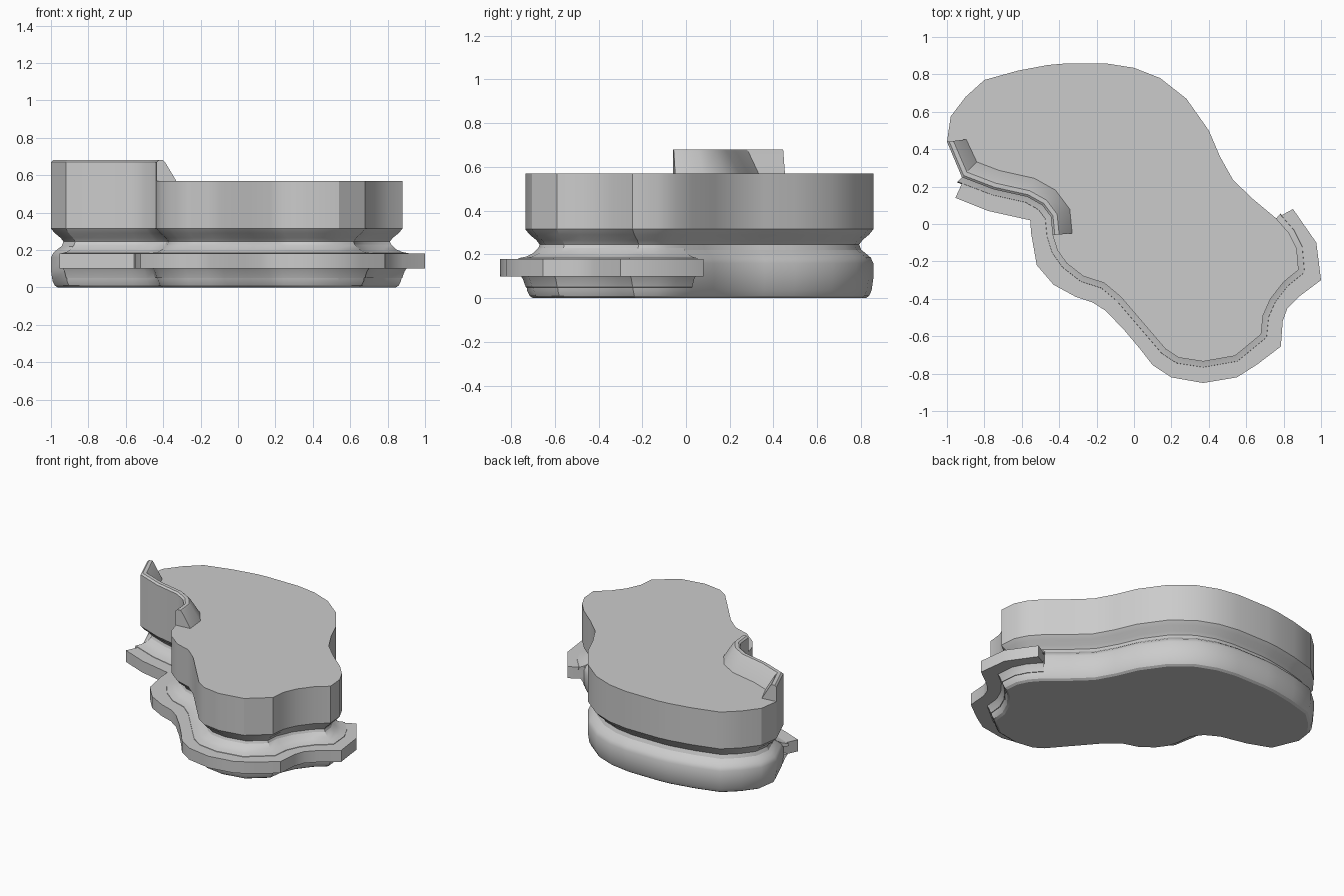
import bpy, bmesh
from mathutils import Vector

if "Cube" in bpy.data.objects:
    bpy.data.objects.remove(bpy.data.objects["Cube"])


def normals(pts, closed):
    """Mitred left-hand normals of a 2D path."""
    n, out = len(pts), []
    for i, p in enumerate(pts):
        p = Vector(p)
        a = Vector(pts[i - 1]) if closed or i > 0 else None
        b = Vector(pts[(i + 1) % n]) if closed or i < n - 1 else None
        d1 = (p - a).normalized() if a else (b - p).normalized()
        d2 = (b - p).normalized() if b else d1
        n1, n2 = Vector((-d1.y, d1.x)), Vector((-d2.y, d2.x))
        m = (n1 + n2).normalized()
        out.append(m / max(m.dot(n1), 0.75))
    return out


def loft(name, rings, ring_closed=True):
    """Bridge matching rings of 3D points and cap both ends."""
    bm = bmesh.new()
    vs = [[bm.verts.new(p) for p in r] for r in rings]
    n = len(vs[0])
    for a, b in zip(vs, vs[1:]):
        for i in range(n):
            j = (i + 1) % n
            bm.faces.new((a[i], a[j], b[j], b[i]))
    bm.faces.new(vs[0][::-1])
    bm.faces.new(vs[-1])
    bmesh.ops.recalc_face_normals(bm, faces=bm.faces)
    me = bpy.data.meshes.new(name)
    bm.to_mesh(me)
    bm.free()
    ob = bpy.data.objects.new(name, me)
    bpy.context.collection.objects.link(ob)
    bpy.ops.object.select_all(action='DESELECT')
    ob.select_set(True)
    bpy.context.view_layer.objects.active = ob
    bpy.ops.object.shade_smooth_by_angle(angle=0.5)
    return ob


# Outline shared by the body and the raised lip (counter-clockwise)
lip_path = [(-1, .44), (-.92, .25), (-.75, .185), (-.57, .145),
            (-.49, .10), (-.445, .04), (-.435, -.06)]
front = [(-.41, -.14), (-.36, -.21), (-.27, -.28), (-.16, -.315),
         (-.07, -.39), (.05, -.53), (.17, -.67), (.24, -.715), (.37, -.735),
         (.54, -.705), (.68, -.59), (.69, -.49), (.73, -.4), (.80, -.31),
         (.88, -.245), (.87, -.13), (.83, -.05), (.76, .03)]
back = [(.64, .13), (.53, .235), (.46, .36), (.4, .5), (.28, .67), (.14, .78),
        (0, .835), (-.14, .857), (-.38, .857), (-.46, .85), (-.62, .82),
        (-.8, .77), (-.9, .68), (-.98, .575)]
outline = lip_path + front + back

# Body with rounded foot and waist groove: (height, inset)
profile = [(0, .035), (.01, .02), (.035, .008), (.09, 0), (.16, 0),
           (.185, .012), (.205, .035), (.22, .055), (.245, .065),
           (.265, .05), (.29, .02), (.315, 0), (.57, 0)]
nrm = normals(outline, True)
loft("body", [[(p[0] + m.x * d, p[1] + m.y * d, z)
               for p, m in zip(outline, nrm)] for z, d in profile])

# Raised lip with sloped inner side and bevelled crest: (inset, height)
section = [(0, .56), (0, .67), (.012, .68), (.035, .68), (.045, .67),
           (.105, .57), (.105, .56)]
nl = normals(lip_path, False)
nl[0] = Vector((.98, .12))
loft("raised_lip", [[(p[0] + m.x * d, p[1] + m.y * d, z) for d, z in section]
                    for p, m in zip(lip_path, nl)])

# Projecting ledge around the front
edge = [(-.90, .26), (-.955, .14), (-.78, .07), (-.555, .02), (-.55, -.05),
        (-.52, -.22), (-.43, -.325), (-.31, -.39), (-.22, -.42),
        (-.15, -.465), (-.05, -.57), (.03, -.665), (.1, -.755), (.2, -.82),
        (.37, -.85), (.55, -.82), (.66, -.75), (.785, -.655), (.795, -.52),
        (.82, -.45), (.88, -.39), (1, -.3), (.975, -.1), (.85, .08), (.74, .02)]
inner = [(.62, -.1), (.6, -.35), (.4, -.6), (.25, -.58), (-.1, -.25),
         (-.35, -.02), (-.5, .2)]
loft("front_ledge", [[(x, y, z) for x, y in edge + inner] for z in (.10, .18)])

# Fillet flaring from the groove down onto the ledge
run = list(zip(outline, nrm))[1:len(lip_path) + len(front)]
fillet = [(.12, .165), (-.035, .165), (-.03, .183), (.005, .19),
          (.035, .205), (.06, .23), (.12, .23)]
loft("ledge_fillet", [[(p[0] + m.x * d, p[1] + m.y * d, z) for d, z in fillet]
                      for p, m in run])
# Matching taper beneath the ledge
under = [(.06, .04), (.002, .05), (-.01, .085), (-.025, .11), (.06, .11)]
loft("ledge_underside", [[(p[0] + m.x * d, p[1] + m.y * d, z) for d, z in under]
                         for p, m in run])
